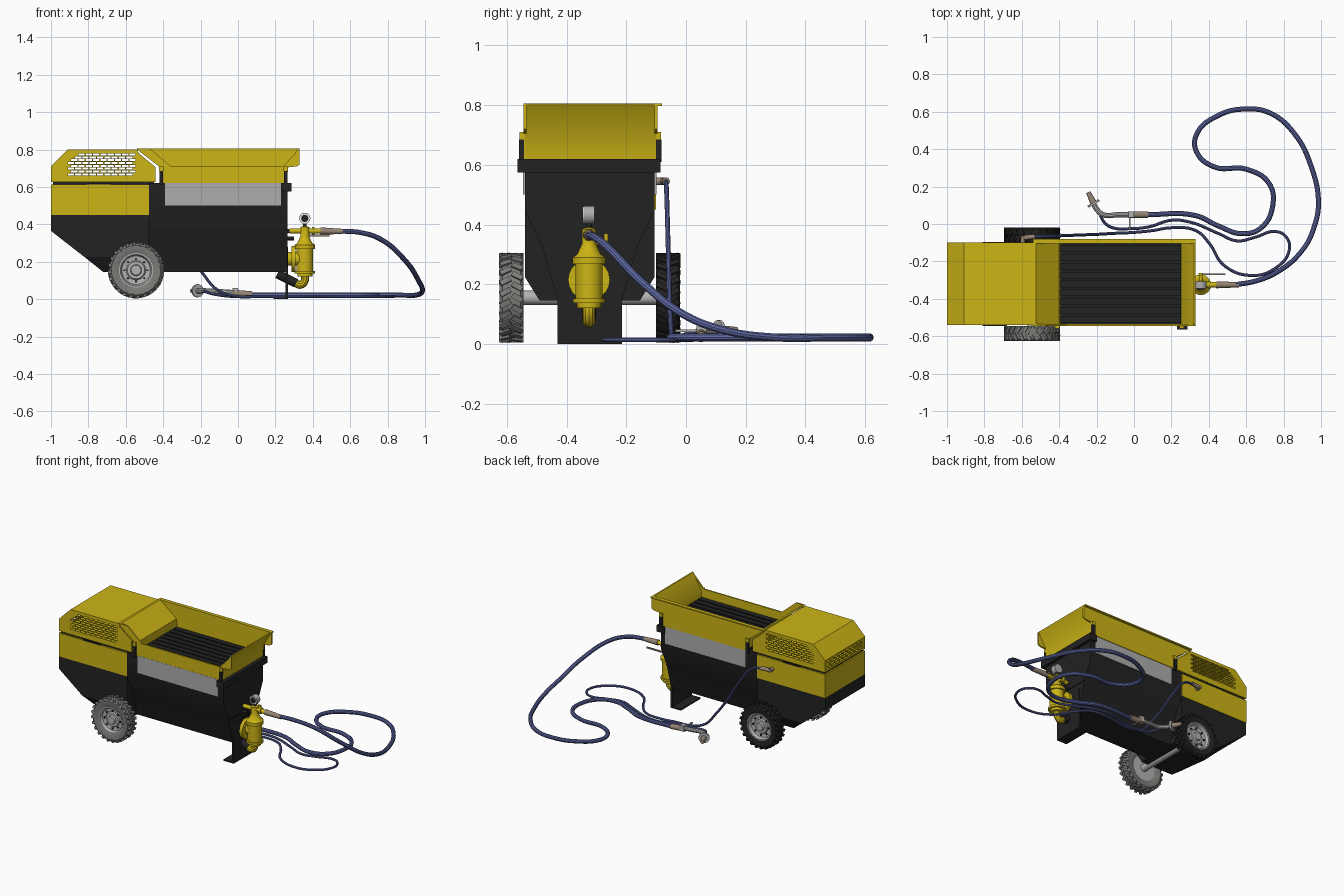
import bpy, bmesh, math
from mathutils import Vector, Matrix

if "Cube" in bpy.data.objects:
    bpy.data.objects.remove(bpy.data.objects["Cube"])


def material(name, r, g, b):
    m = bpy.data.materials.new(name)
    m.use_nodes = True
    m.diffuse_color = (r, g, b, 1)
    m.node_tree.nodes["Principled BSDF"].inputs["Base Color"].default_value = (r, g, b, 1)
    return m


YELLOW = material("yellow paint", .61, .46, .008)
BLACK = material("black paint", .016, .016, .016)
BAND = material("light grey panel", .42, .42, .42)
TYRE = material("grey rubber", .2, .2, .19)
STEEL = material("steel", .45, .45, .45)
BLUE = material("blue hose", .11, .135, .36)
BRASS = material("dull brass", .3, .23, .17)
WHITE = material("white dial", .8, .8, .8)
CY = -.3225          # centre line of the machine body
MADE = []


def finish(name, bm, mat):
    bmesh.ops.recalc_face_normals(bm, faces=bm.faces)
    me = bpy.data.meshes.new(name)
    bm.to_mesh(me)
    bm.free()
    ob = bpy.data.objects.new(name, me)
    me.materials.append(mat)
    bpy.context.collection.objects.link(ob)
    MADE.append(ob)
    return ob


def add_box(bm, lo, hi, matrix=Matrix()):
    lo, hi = Vector(lo), Vector(hi)
    size = Matrix.Diagonal((*(hi - lo), 1))
    bmesh.ops.create_cube(bm, size=1, matrix=matrix @ Matrix.Translation((lo + hi) / 2) @ size)


def box(name, lo, hi, mat):
    bm = bmesh.new()
    add_box(bm, lo, hi)
    return finish(name, bm, mat)


def prism(name, pts, a, b, mat, axis="y"):
    """Extrude an outline along y (points are x, z) or along x (points are y, z)."""
    bm = bmesh.new()
    place = (lambda p, t: (p[0], t, p[1])) if axis == "y" else (lambda p, t: (t, p[0], p[1]))
    face = bm.faces.new([bm.verts.new(place(p, a)) for p in pts])
    new = bmesh.ops.extrude_face_region(bm, geom=[face])["geom"]
    shift = Vector((0, b - a, 0) if axis == "y" else (b - a, 0, 0))
    bmesh.ops.translate(bm, vec=shift, verts=[v for v in new if isinstance(v, bmesh.types.BMVert)])
    return finish(name, bm, mat)


def frame(loc, axis):
    return Matrix.Translation(loc) @ Vector(axis).to_track_quat("Z", "Y").to_matrix().to_4x4()


def lathe(name, profile, loc, axis, mat, seg=32):
    """Turn a closed (radius, height) outline around an axis."""
    bm = bmesh.new()
    m = frame(loc, axis)
    rings = [[bm.verts.new(m @ Vector((r * math.cos(t), r * math.sin(t), h))) for r, h in profile]
             for t in (math.tau * i / seg for i in range(seg))]
    n = len(profile)
    for i in range(seg):
        p, q = rings[i], rings[(i + 1) % seg]
        for j in range(n):
            bm.faces.new((p[j], q[j], q[(j + 1) % n], p[(j + 1) % n]))
    bmesh.ops.remove_doubles(bm, verts=bm.verts, dist=1e-5)
    return finish(name, bm, mat)


def rod(name, a, b, r, mat, r2=None):
    a, b = Vector(a), Vector(b)
    d = b - a
    return lathe(name, [(0, 0), (r, 0), (r if r2 is None else r2, d.length), (0, d.length)], a, d, mat, 20)


def tube(name, pts, r, mat):
    cu = bpy.data.curves.new(name, "CURVE")
    cu.dimensions = "3D"
    cu.bevel_depth, cu.bevel_resolution, cu.resolution_u = r, 3, 8
    cu.use_fill_caps = True
    sp = cu.splines.new("BEZIER")
    sp.bezier_points.add(len(pts) - 1)
    for bp, p in zip(sp.bezier_points, pts):
        bp.co = p
        bp.handle_left_type = bp.handle_right_type = "AUTO"
    tmp = bpy.data.objects.new(name + " path", cu)
    bpy.context.collection.objects.link(tmp)
    bpy.context.view_layer.update()
    bm = bmesh.new()
    bm.from_mesh(tmp.evaluated_get(bpy.context.evaluated_depsgraph_get()).to_mesh())
    bpy.data.objects.remove(tmp)
    return finish(name, bm, mat)


# Engine bay: black lower tub with tapered floor, yellow panel above
prism("engine_tub", [(-1, .45), (-1, .365), (-.82, .225), (-.475, .225), (-.475, .45)], -.54, -.105, BLACK)
floor = prism("engine_tub_floor", [(-.82, .225), (-.72, .145), (-.475, .145), (-.475, .225)], -.54, -.105, BLACK)
for v in floor.data.vertices:
    if v.co.z < .2:
        v.co.y += .05 if v.co.y < CY else -.05
box("engine_side_panel", (-1, -.54, .45), (-.475, -.1, .612), YELLOW)
box("hood_seam", (-.99, -.53, .612), (-.45, -.11, .626), BLACK)
for y in (-.545, -.1):
    box("hood_latch", (-.81, y, .612), (-.68, y + .005, .622), BLACK)

# Hollow engine hood with brick-pattern vents
hood = prism("engine_hood", [(-1, .626), (-1, .71), (-.91, .8), (-.54, .8), (-.53, .78), (-.44, .705), (-.44, .626)],
             -.54, -.1, YELLOW)
bm = bmesh.new()
for row in range(8):
    z = .662 + row * .0152
    for col in range(9):
        x = -.91 + col * .039 + (row % 2) * .018
        if x < -.575 and x - z > -1.655:
            add_box(bm, (x, -.7, z), (x + .033, .1, z + .0105))
for row in range(4):
    for col in range(9):
        y = -.51 + col * .042 + (row % 2) * .018
        add_box(bm, (-1.1, y, .642 + row * .0152), (-.95, y + .034, .6525 + row * .0152))
cutter = finish("vent_cutter", bm, YELLOW)
MADE.remove(cutter)
cutter.hide_render = True
bpy.context.view_layer.objects.active = hood
shell = hood.modifiers.new("shell", "SOLIDIFY")
shell.thickness = .008
cut = hood.modifiers.new("vents", "BOOLEAN")
cut.object, cut.operation, cut.solver = cutter, "DIFFERENCE", "EXACT"
for name in ("shell", "vents"):
    bpy.ops.object.modifier_apply(modifier=name)
bpy.data.objects.remove(cutter)

# Mixing tub with tapered sides, grey bands and end rail
half = [(-.54, .62), (-.54, .45), (-.48, .32), (-.43, .145)]
prism("mixing_tub", half + [(2 * CY - y, z) for y, z in reversed(half)], -.475, .265, BLACK, "x")
for y in (-.546, -.105):
    box("side_band", (-.39, y, .5), (.23, y + .006, .62), BAND)
box("end_rail", (.23, -.565, .575), (.285, -.085, .62), BLACK)
box("end_crease", (.265, -.48, .315), (.27, -.165, .322), BLACK)
box("support_leg", (.255, -.43, 0), (.268, -.215, .28), BLACK)
box("support_foot", (.19, -.43, 0), (.268, -.215, .01), BLACK)
for x in (-.41, .255):
    for y in (-.56, -.1):
        box("hinge_post", (x - .01, y, .61), (x + .01, y + .018, .685), BLACK)
        box("hinge_cap", (x - .012, y + .002, .685), (x + .012, y + .016, .71), YELLOW)

# Flared loading hopper: high back, notched front, sloping ends
low = [(-.41, .7), (-.41, .62), (.26, .62), (.265, .705), (.315, .71), (.33, .72), (.33, .805)]
prism("hopper_back_wall", low + [(-.54, .805), (-.52, .785)], -.105, -.095, YELLOW)
prism("hopper_front_wall", low + [(.24, .71), (-.36, .71), (-.47, .805), (-.54, .805), (-.52, .785)],
      -.545, -.535, YELLOW)
ends = {"hopper_end_wall": [(.25, .62), (.258, .7), (.32, .805), (.33, .805), (.268, .7), (.26, .62)],
        "hopper_hood_wall": [(-.4, .62), (-.41, .7), (-.54, .805), (-.525, .805), (-.4, .705), (-.39, .62)]}
for name, pts in ends.items():
    prism(name, pts, -.54, -.1, YELLOW)
box("hopper_back_rim", (-.54, -.105, .797), (.33, -.08, .805), YELLOW)

# Grate of long slats inside the hopper
box("grate_bed", (-.41, -.535, .62), (.25, -.105, .63), BLACK)
bm = bmesh.new()
for i in range(9):
    y = -.527 + i * .047
    add_box(bm, (-.4, y, .63), (.25, y + .036, .655))
finish("grate_slats", bm, BLACK)

# Axle and two lugged wheels
rod("axle", (-.545, -.57, .155), (-.545, -.07, .155), .024, STEEL)
tread = [(.085, -.03), (.11, -.04), (.132, -.04), (.143, -.03), (.143, .03), (.132, .04), (.11, .04), (.085, .03)]
dish = [(0, -.03), (.088, -.03), (.092, .034), (.084, .034), (.076, .015), (.052, .012),
        (.046, .02), (.03, .02), (.026, .034), (0, .034)]
for side, y, out, rubber in (("front", -.585, -1, TYRE), ("back", -.06, 1, BLACK)):
    hub = (-.545, y, .155)
    lathe(side + "_tyre", tread, hub, (0, out, 0), rubber, 40)
    lathe(side + "_rim", dish, hub, (0, out, 0), STEEL, 40)
    lugs, bolts = bmesh.new(), bmesh.new()
    for i in range(48):
        s = 1 if i % 2 else -1
        turn = frame(hub, (0, out, 0)) @ Matrix.Rotation(math.tau * i / 48, 4, "Z")
        skew = turn @ Matrix.Translation((.14, 0, s * .02)) @ Matrix.Rotation(s * .5, 4, "X")
        add_box(lugs, (-.014, -.009, -.019), (.01, .009, .019), skew)
        if i % 6 == 0:
            add_box(bolts, (.056, -.005, .01), (.066, .005, .021), turn)
    finish(side + "_tyre_lugs", lugs, rubber)
    finish(side + "_wheel_bolts", bolts, BLACK)

# Pump: upright barrel with flanges, side flange, neck and bottom elbow
PX, PY = .357, -.325
lathe("pump_barrel", [(0, .12), (.04, .12), (.04, .137), (.054, .137), (.054, .152), (.045, .152), (.045, .268),
                      (.055, .268), (.055, .29), (.04, .3), (.024, .335), (.024, .385), (.012, .39), (0, .39)],
      (PX, PY, 0), (0, 0, 1), YELLOW)
rod("pump_side_flange", (.285, PY, .215), (.308, PY, .215), .07, YELLOW)
rod("pump_side_neck", (.262, PY, .215), (.35, PY, .215), .036, YELLOW)
tube("pump_elbow", [(PX, PY, .13), (PX, PY, .1), (.335, PY, .077), (.3, PY, .09)], .021, YELLOW)
rod("pump_inlet", (.31, PY, .085), (.21, PY, .135), .024, BLACK)
rod("outlet_pipe", (.275, PY, .365), (.45, PY, .365), .014, YELLOW)
rod("outlet_flange", (.395, PY, .365), (.41, PY, .365), .021, YELLOW)
rod("outlet_coupling", (.44, PY, .365), (.56, PY, .362), .019, BRASS, .014)
rod("valve_stem", (PX, PY, .34), (PX, -.265, .34), .01, YELLOW)
box("valve_handle", (.345, -.272, .335), (.49, -.264, .345), BRASS)
box("valve_grip", (.345, -.275, .32), (.365, -.262, .37), YELLOW)
for z in (.325, .365):
    rod("pump_bracket", (.262, PY, z), (.3, PY, z), .01, BLACK)

# Pressure gauge on top
rod("gauge_stem", (PX, PY, .385), (PX, PY, .41), .01, BLACK)
rod("gauge_case", (PX, PY - .018, .432), (PX, PY + .018, .432), .03, BAND)
rod("gauge_dial", (PX, PY - .021, .432), (PX, PY - .018, .432), .028, WHITE)
rod("gauge_centre", (PX, PY - .024, .432), (PX, PY - .021, .432), .019, BLACK)

# Thick delivery hose looping over the ground
loop = [(.95, .3), (.86, .48), (.73, .592), (.6, .615), (.45, .58), (.335, .48), (.335, .385), (.43, .305),
        (.6, .293), (.72, .22), (.742, .1), (.68, -.02), (.58, -.052), (.45, -.01), (.33, .045), (.06, .05)]
tube("delivery_hose", [(.54, PY, .364), (.65, -.305, .357), (.76, -.26, .322), (.9, -.14, .2), (.965, -.01, .1),
                       (.986, .12, .048)] + [(x, y, .022) for x, y in loop], .0135, BLUE)

# Thin air hose from the side fitting to the spray nozzle
run = [(0, -.045), (.1, -.035), (.2, -.02), (.33, -.035), (.4, -.1), (.48, -.22), (.62, -.275), (.75, -.24),
       (.83, -.14), (.81, -.065), (.75, -.04), (.65, -.07), (.55, -.09), (.45, -.05), (.3, .01), (.2, .02),
       (.08, -.015), (-.02, -.025)]
tube("air_hose", [(-.55, -.068, .545), (-.47, -.066, .53), (-.37, -.062, .41), (-.27, -.058, .25), (-.19, -.055, .14),
                  (-.11, -.05, .05)] + [(x, y, .014) for x, y in run]
     + [(-.12, -.018, .025), (-.16, .01, .035), (-.18, .045, .045)], .008, BLUE)
rod("air_fitting", (-.6, -.075, .545), (-.53, -.067, .545), .013, BRASS)
rod("air_fitting_elbow", (-.595, -.11, .545), (-.595, -.065, .545), .013, BRASS)

# Spray nozzle lying on the ground
tube("nozzle_pipe", [(.05, .05, .03), (-.08, .05, .04), (-.165, .05, .045), (-.2, .08, .045), (-.22, .115, .045)],
     .014, STEEL)
rod("nozzle_disc", (-.213, .105, .045), (-.219, .115, .045), .035, STEEL)
rod("nozzle_tip", (-.215, .11, .045), (-.245, .17, .045), .018, BRASS, .012)
rod("hose_coupling", (-.03, .05, .033), (.075, .05, .024), .018, BRASS)
box("nozzle_valve", (-.03, .035, .02), (0, .068, .06), STEEL)
box("nozzle_lever", (-.028, -.035, .04), (-.02, .05, .048), STEEL)

# Smooth the round parts while keeping hard edges
bpy.ops.object.select_all(action="DESELECT")
for ob in MADE:
    ob.select_set(True)
bpy.context.view_layer.objects.active = MADE[0]
bpy.ops.object.shade_smooth_by_angle(angle=math.radians(35))
